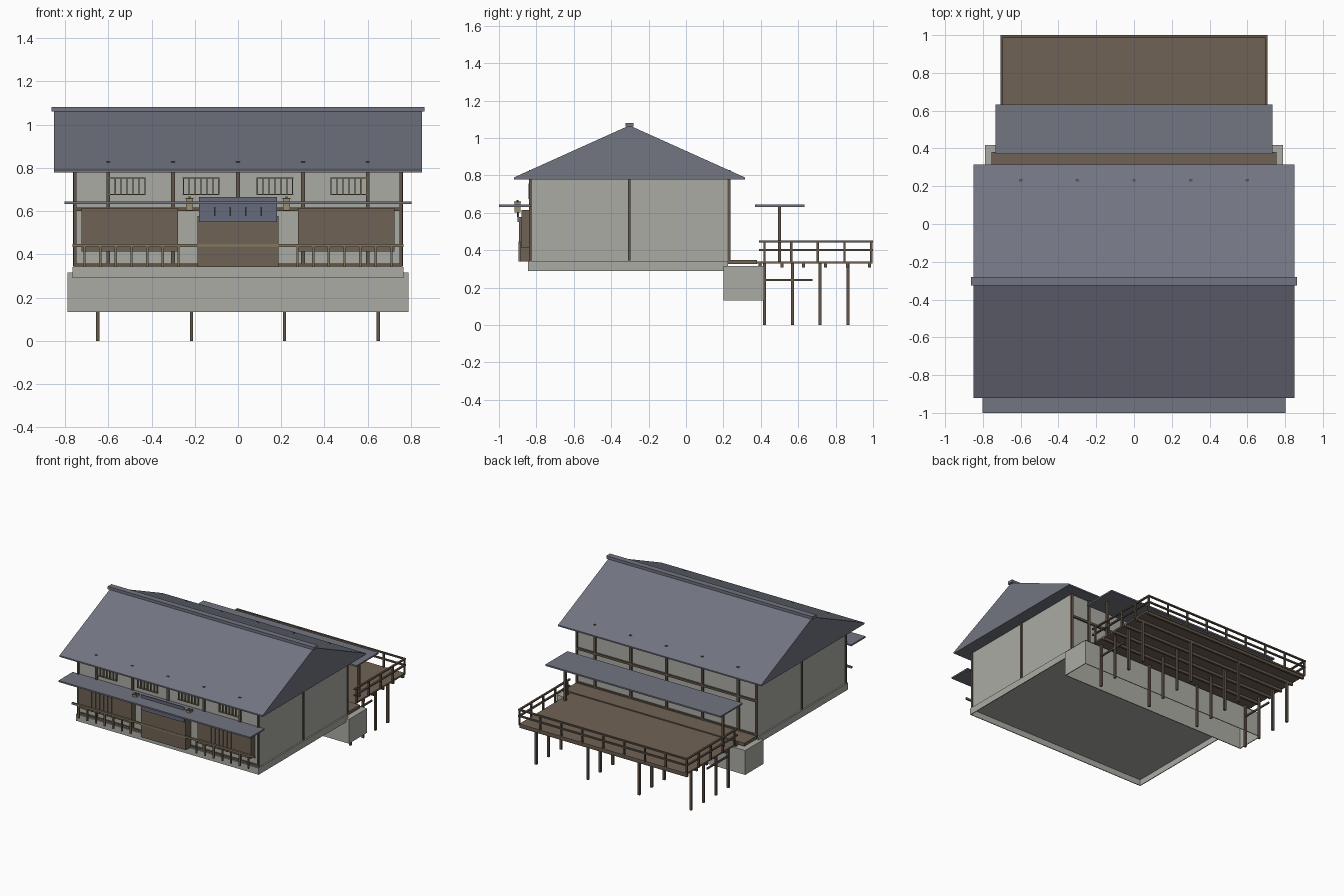
import bpy, bmesh

if "Cube" in bpy.data.objects:
    bpy.data.objects.remove(bpy.data.objects["Cube"])


def material(name, rgb):
    m = bpy.data.materials.new(name)
    m.use_nodes = True
    m.diffuse_color = (*rgb, 1)
    m.node_tree.nodes["Principled BSDF"].inputs["Base Color"].default_value = (*rgb, 1)
    return m


PLASTER = material("plaster", (0.41, 0.41, 0.375))
TILE = material("roof tile", (0.168, 0.176, 0.22))
WOOD = material("brown wood", (0.163, 0.124, 0.092))
DARK = material("dark wood", (0.125, 0.092, 0.067))
BAMBOO = material("bamboo", (0.21, 0.18, 0.108))
CLOTH = material("blue cloth", (0.13, 0.143, 0.2))
SLIT = material("dark slit", (0.02, 0.02, 0.03))
PAPER = material("lantern paper", (0.32, 0.27, 0.16))


def finish(name, bm, mat):
    bmesh.ops.recalc_face_normals(bm, faces=bm.faces)
    mesh = bpy.data.meshes.new(name)
    bm.to_mesh(mesh)
    bm.free()
    mesh.materials.append(mat)
    bpy.context.collection.objects.link(bpy.data.objects.new(name, mesh))


def add_box(bm, x, y, z):
    """Box from (min, max) pairs on each axis."""
    verts = bmesh.ops.create_cube(bm, size=1)["verts"]
    for v in verts:
        v.co = [(a + b) / 2 + c * (b - a) for (a, b), c in zip((x, y, z), v.co)]


def boxes(name, mat, items):
    bm = bmesh.new()
    for x, y, z in items:
        add_box(bm, x, y, z)
    finish(name, bm, mat)


def around(c, w=0.014):
    return (c - w / 2, c + w / 2)


def sym(w):
    return (-w, w)


def spread(a, b, n):
    return [a + (b - a) * i / (n - 1) for i in range(n)]


def hollow(x, y, z, t=0.006):
    """Four thin walls under a thin top, open below."""
    return [((x[0], x[0] + t), y, z), ((x[1] - t, x[1]), y, z),
            (x, (y[0], y[0] + t), z), (x, (y[1] - t, y[1]), z),
            (x, y, (z[1] - t, z[1]))]


# House body and footings
boxes("house_walls", PLASTER, [(sym(0.755), (-0.83, 0.225), (0.335, 0.785))])
boxes("house_foundation", PLASTER, hollow(sym(0.765), (-0.845, 0.225), (0.29, 0.34)))
boxes("retaining_block", PLASTER, hollow(sym(0.788), (0.2, 0.418), (0.132, 0.316)))

# Gabled roof
bm = bmesh.new()
profile = [(-0.92, 0.779), (0.315, 0.779), (0.315, 0.789), (-0.3025, 1.067), (-0.92, 0.789)]
face = bm.faces.new([bm.verts.new((-0.85, y, z)) for y, z in profile])
ext = bmesh.ops.extrude_face_region(bm, geom=[face])["geom"]
bmesh.ops.translate(bm, vec=(1.7, 0, 0), verts=[g for g in ext if isinstance(g, bmesh.types.BMVert)])
finish("main_roof", bm, TILE)
boxes("ridge_cap", TILE, [(sym(0.863), around(-0.3025, 0.044), (1.06, 1.081))])

# Timber frame of the house
frame = []
for y in (-0.832, 0.23):
    frame += [(around(x, 0.018), around(y, 0.016), (0.34, 0.83)) for x in spread(-0.6, 0.6, 5)]
    frame += [(around(x, 0.014), around(y, 0.016), (0.34, 0.785)) for x in (-0.753, 0.753)]
    frame += [(sym(0.757), around(y, 0.014), around(z, 0.016)) for z in (0.35, 0.608)]
frame += [(around(s * 0.757), around(-0.3025), (0.345, 0.785)) for s in (-1, 1)]
boxes("house_frame", DARK, frame)

# Front canopy
boxes("front_canopy", TILE, [(sym(0.802), (-1.0, -0.83), (0.632, 0.643))])

# Finely slatted bays either side of the door
for side, name in ((-1, "right"), (1, "left")):
    mid = side * 0.5
    boxes(name + "_bay", WOOD, [(around(mid, 0.446), (-0.877, -0.83), (0.412, 0.614))])
    boxes(name + "_bay_slats", WOOD, [(around(mid + x, 0.016), (-0.88, -0.87), (0.412, 0.614))
                                      for x in spread(-0.215, 0.215, 14)])

# Door with hanging curtain
boxes("entrance_door", WOOD, [(sym(0.188), (-0.893, -0.83), (0.34, 0.577))])
boxes("door_curtain", CLOTH, [(sym(0.18), (-0.902, -0.894), (0.55, 0.665))])
boxes("curtain_slits", SLIT, [(around(x, 0.006), (-0.904, -0.901), (0.577, 0.618))
                              for x in spread(-0.108, 0.108, 4)])

# Upper lattice windows
lattice = []
for cx in spread(-0.513, 0.513, 4):
    lattice += [(around(cx + x, 0.005), (-0.843, -0.83), (0.675, 0.755)) for x in spread(-0.082, 0.082, 7)]
    lattice += [(around(cx, 0.17), (-0.843, -0.83), around(z, 0.005)) for z in (0.677, 0.753)]
boxes("lattice_windows", BAMBOO, lattice)

# Lanterns
for side, name in ((-1, "right"), (1, "left")):
    x = side * 0.224
    boxes(name + "_lantern", PAPER, [(around(x, 0.034), around(-0.901, 0.034), (0.602, 0.655))])
    boxes(name + "_lantern_cap", DARK, [(around(x, 0.036), around(-0.901, 0.036), (0.655, 0.66)),
                                        (around(x, 0.008), around(-0.901, 0.008), (0.66, 0.668))])

# Bamboo fence along the front
fence = [(sym(0.765), around(-0.89, 0.012), around(0.44, 0.014))]
for side in (-1, 1):
    fence += [(around(side * x, 0.011), around(-0.89, 0.011), (0.34, 0.44)) for x in spread(0.275, 0.71, 7)]
boxes("front_fence", BAMBOO, fence)

# Rear veranda and raised deck
boxes("rear_veranda", WOOD, [(sym(0.755), (0.225, 0.38), (0.325, 0.348))])
boxes("rear_deck", WOOD, [(sym(0.7), (0.378, 0.995), (0.328, 0.34))])
boxes("deck_joists", DARK, [(sym(0.7), around(y, 0.016), (0.308, 0.329)) for y in spread(0.395, 0.98, 6)])
stilt_x, stilt_y = (-0.648, -0.215, 0.215, 0.648), spread(0.42, 0.865, 4)
boxes("deck_stilts", DARK, [(around(x, 0.016), around(y, 0.016), (0, 0.33)) for x in stilt_x for y in stilt_y])
boxes("stilt_braces", DARK, [(around(x, 0.01), (0.41, 0.675), around(0.24, 0.012)) for x in (-0.648, 0.648)])

# Deck railing on three sides
rail = []
for z in (0.4, 0.447):
    rail += [(around(s * 0.7, 0.014), (0.39, 1.0), around(z, 0.01)) for s in (-1, 1)]
    rail += [(sym(0.707), (0.986, 1.0), around(z, 0.01))]
rail += [(around(s * 0.7, 0.012), around(y, 0.012), (0.33, 0.447)) for s in (-1, 1) for y in spread(0.42, 0.99, 5)]
rail += [(around(x, 0.012), around(0.99, 0.012), (0.33, 0.447)) for x in spread(-0.7, 0.7, 9)[1:-1]]
boxes("deck_railing", DARK, rail)

# Deck canopy
boxes("deck_canopy", TILE, [(sym(0.733), (0.37, 0.633), (0.632, 0.643))])
boxes("canopy_posts", DARK, [(around(s * 0.66, 0.016), around(0.5, 0.016), (0.338, 0.634)) for s in (-1, 1)])
